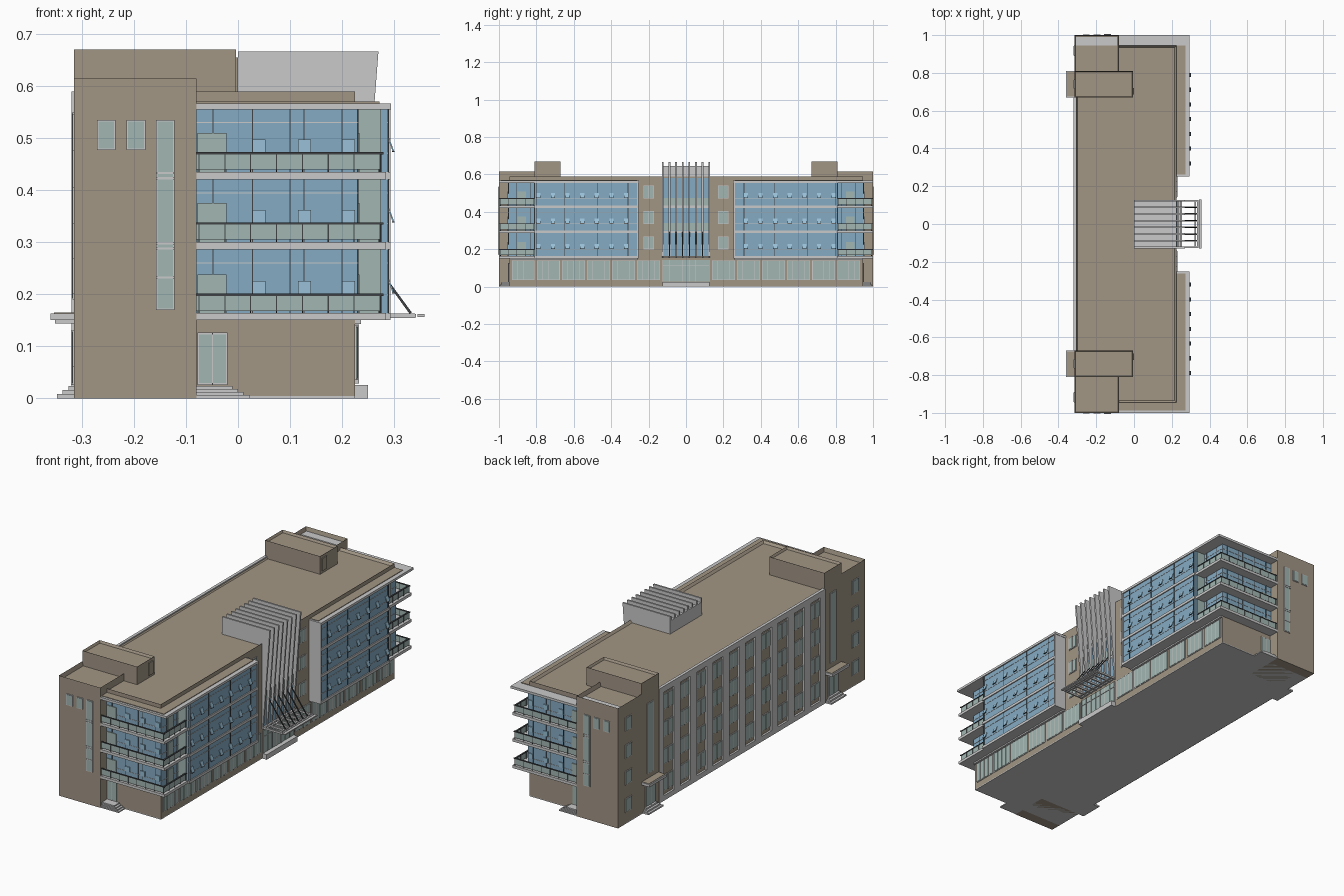
import bpy, bmesh
from mathutils import Vector

if "Cube" in bpy.data.objects:
    bpy.data.objects.remove(bpy.data.objects["Cube"])


def material(name, r, g, b):
    m = bpy.data.materials.new(name)
    m.diffuse_color = (r, g, b, 1)
    m.use_nodes = True
    m.node_tree.nodes["Principled BSDF"].inputs["Base Color"].default_value = m.diffuse_color
    return m


BROWN = material("brown render", .36, .305, .235)
GREY = material("light grey trim", .59, .59, .59)
BLUE = material("blue glass", .235, .41, .55)
PALE = material("pale blue glass", .32, .53, .68)
TEAL = material("grey green glass", .365, .475, .45)
DARK = material("dark metal", .05, .055, .06)


def finish(name, bm, mat):
    bmesh.ops.recalc_face_normals(bm, faces=bm.faces)
    me = bpy.data.meshes.new(name)
    bm.to_mesh(me)
    bm.free()
    me.materials.append(mat)
    ob = bpy.data.objects.new(name, me)
    bpy.context.collection.objects.link(ob)


def add_prism(bm, profile, y0, y1):
    """Extrude an x-z outline from y0 to y1."""
    f = bm.faces.new([bm.verts.new((x, y0, z)) for x, z in profile])
    r = bmesh.ops.extrude_face_region(bm, geom=[f])
    vs = [v for v in r["geom"] if isinstance(v, bmesh.types.BMVert)]
    bmesh.ops.translate(bm, verts=vs, vec=(0, y1 - y0, 0))


def prisms(name, mat, items, mirror=True):
    bm = bmesh.new()
    for profile, y0, y1 in items:
        add_prism(bm, profile, y0, y1)
        if mirror:
            add_prism(bm, profile, -y1, -y0)
    finish(name, bm, mat)


def boxes(name, mat, items, mirror=True):
    """Boxes as (x0, x1, y0, y1, z0, z1); mirrored copies across y = 0."""
    prisms(name, mat, [([(a, e), (b, e), (b, f), (a, f)], c, d)
                       for a, b, c, d, e, f in items], mirror)


def tray(name, mat, x0, x1, y0, y1, z0, z1, wall, drop):
    """Box whose roof is sunk behind a parapet."""
    bm = bmesh.new()
    add_prism(bm, [(x0, z0), (x1, z0), (x1, z1), (x0, z1)], y0, y1)
    bmesh.ops.recalc_face_normals(bm, faces=bm.faces)
    top = max(bm.faces, key=lambda f: f.calc_center_median().z)
    bmesh.ops.inset_region(bm, faces=[top], thickness=wall)
    bmesh.ops.translate(bm, verts=top.verts, vec=(0, 0, -drop))
    finish(name, bm, mat)


FLOORS = (.163, .30, .435)          # balcony floor levels
CEILS = (.286, .421, .556)          # underside of the slab above

# main block, stair towers and rooftop rooms
tray("main_block", BROWN, -.31, .225, -.945, .945, .004, .59, .014, .012)
boxes("base_plate", GREY, [(-.315, .225, -.945, .945, 0, .005)], False)
for s, side in ((-1, "front"), (1, "rear")):
    lo, hi = sorted((s * .80, s * 1.0))
    tray(side + "_stair_tower", BROWN, -.315, -.08, lo, hi, 0, .615, .008, .022)
    lo, hi = sorted((s * .67, s * .81))
    tray(side + "_roof_room", BROWN, -.315, -.004, lo, hi, .1, .67, .008, .012)
boxes("entrance_side_walls", BROWN, [(-.315, -.3, .67, .81, .004, .1)])
boxes("roof_room_door", BROWN, [(-.004, .0, .685, .72, .59, .655)])
boxes("tower_roof_strip", GREY, [(-.306, -.089, .945, .99, .59, .597)], False)

# projecting glazed bays on the long side, glass on the ends
bay, wall, bands, lines, mull, panes = [], [], [], [], [], []
for z0, z1 in zip(FLOORS, CEILS):
    bay.append((.22, .288, .262, .81, z0, z1))
    wall += [(-.08, .225, .94, .95, z0, z1), (.22, .23, .81, .95, z0, z1)]
    for z in (z1 - .027, z0 + .035):
        lines += [(-.08, .225, .94, .9515, z, z + .002),
                  (.22, .2315, .81, .9515, z, z + .002),
                  (.22, .2895, .262, .81, z, z + .002)]
    for x in (-.048, .028, .1, .127, .2):
        mull.append((x - .001, x + .001, .94, .952, z0, z1))
    for y in (.31, .475, .65, .80):
        mull.append((.28, .2905, y - .0015, y + .0015, z0, z1))
    for y in (.83, .905):
        mull.append((.22, .232, y - .001, y + .001, z0, z1))
    for x in (.028, .115, .20):
        panes.append((x, x + .025, .94, .955, z0 + .037, z0 + .062))
boxes("bay_glass", BLUE, bay)
boxes("end_glass", BLUE, wall)
boxes("glazing_bars", GREY, lines)
boxes("mullions", DARK, mull)
boxes("end_vent_panes", PALE, panes)

# tilted vent windows on the long side
vents, edges = [], []
for z0 in FLOORS:
    for i in range(7):
        y, t, b = .31 + .078 * i, z0 + .065, z0 + .04
        vents.append(([(.288, t), (.291, t), (.300, b), (.297, b)], y, y + .022))
        edges.append(([(.296, b), (.301, b), (.301, b - .002), (.296, b - .002)], y, y + .022))
prisms("tilted_vents", PALE, vents)
prisms("vent_sills", DARK, edges)

# slabs, bay end walls and roof canopy
for z in (.150, .286, .421):
    bands += [(-.08, .284, .94, 1, z, z + .014), (.22, .284, .81, 1, z, z + .014),
              (.22, .293, .26, .81, z, z + .014)]
bands += [(-.08, .294, .94, 1, .555, .567), (.22, .294, .252, 1, .555, .567),
          (.22, .293, .254, .262, .150, .56), (.22, .236, .26, .945, .143, .150)]
boxes("floor_slabs_and_canopy", GREY, bands)
boxes("canopy_roofing", BROWN, [(.225, .272, .262, .945, .566, .570)])
boxes("front_canopy_roofing", BROWN, [(-.08, .272, -.988, -.945, .566, .570)], False)

# balcony doors and bay end panes
doors = []
for z0, z1 in zip(FLOORS, CEILS):
    doors += [(-.078, -.022, .94, .954, z0, z0 + .075),
              (.22, .234, .855, .9, z0, z0 + .075),
              (.228, .275, .80, .813, z0, z1)]
boxes("balcony_doors", TEAL, doors)

# balcony railings
glass, rail = [], []
for z0 in FLOORS:
    glass += [(-.08, .274, .991, .994, z0 + .005, z0 + .034),
              (.271, .274, .815, .994, z0 + .005, z0 + .034)]
    rail += [(-.08, .28, .989, .996, z0 + .034, z0 + .038),
             (.269, .277, .81, .996, z0 + .034, z0 + .038)]
    for i in range(8):
        x = -.075 + .0497 * i
        rail.append((x - .001, x + .001, .990, .9955, z0, z0 + .036))
    for y in (.815, .86, .905, .95):
        rail.append((.270, .2755, y - .001, y + .001, z0, z0 + .036))
boxes("railing_glass", TEAL, glass)
boxes("railing_bars", DARK, rail)

# flat windows: a frame plate with a glass plate over it
frames, lights = [], []


def window(axis, at, out, a0, a1, z0, z1, bars=0):
    def plate(p0, p1, q0, q1, t):
        lo, hi = sorted((at - out * .004, at + out * t))
        return (lo, hi, p0, p1, q0, q1) if axis == "x" else (p0, p1, lo, hi, q0, q1)
    frames.append(plate(a0, a1, z0, z1, .003))
    lights.append(plate(a0 + .003, a1 - .003, z0 + .003, z1 - .003, .0045))
    for i in range(bars):
        c = a0 + (a1 - a0) * (i + 1) / (bars + 1)
        frames.append(plate(c - .001, c + .001, z0, z1, .006))


for i in range(6):                                   # ground floor shopfront
    y = .139 + .134 * i
    window("x", .225, 1, y, y + .122, .035, .14, 3)
for z in (.2, .336, .472):                           # beside the centre
    window("x", .225, 1, .17, .227, z, z + .068, 1)
for x in (-.271, -.214):                             # tower end face
    window("y", 1, 1, x, x + .036, .477, .535)
window("y", 1, 1, -.158, -.122, .17, .535)
window("y", .945, 1, -.078, -.02, .026, .126, 1)     # end door
for z in (.06, .2, .335, .475):                      # tower back face
    window("x", -.315, -1, .89, .945, z, z + .07)
window("x", -.315, -1, .715, .765, .19, .55)         # stair window
window("x", -.315, -1, .70, .78, .026, .13, 1)       # back door
for i in range(5):                                   # back window columns
    y = .025 + .132 * i
    for z in (.05, .185, .325, .465):
        window("x", -.31, -1, y, y + .08, z, z + .08, 1)
boxes("window_frames", GREY, frames)
boxes("window_glass", TEAL, lights)
boxes("tower_window_bars", GREY,
      [(-.158, -.122, .99, 1.006, z, z + .004) for z in (.23, .286, .296, .421, .431)])

# back pilasters and bands
pil = [(-.32, -.305, 0, .025, .004, .59)]
pil += [(-.32, -.305, .105 + .132 * i, .157 + .132 * i, .004, .59) for i in range(4)]
pil += [(-.32, -.305, .633, .67, .004, .59), (-.32, -.305, 0, .67, .56, .59),
        (-.32, -.305, 0, .67, .004, .03)]
boxes("back_pilasters", GREY, pil)

# back door canopies and steps
boxes("back_canopies", GREY, [(-.36, -.31, .67, .81, .15, .163), (-.352, -.31, .68, .80, .144, .15)])
boxes("back_canopy_roofing", BROWN, [(-.354, -.315, .674, .806, .162, .165)])
boxes("back_steps", GREY, [(-.348 + .011 * i, -.31, .68 + .008 * i, .80 - .008 * i,
                            .008 * i, .008 * (i + 1)) for i in range(3)])
boxes("end_steps", GREY, [(-.08, .022 - .011 * i, .94, .998 - .004 * i, .006 * i, .006 * (i + 1))
                          for i in range(4)])

# centre: glazing, fins, rooftop box
FINS = [-.124 + .0354 * i for i in range(8)]
boxes("centre_glass", BLUE, [(.22, .228, -.122, .122, .163, .58)], False)
boxes("centre_bands", GREY, [(.22, .230, -.122, .122, z, z + .012) for z in (.286, .421)], False)
boxes("centre_lower_panes", TEAL, [(.22, .2295, -.122, .122, z, z + .04) for z in (.30, .435)], False)
boxes("fin_box", GREY, [(0, .225, -.124, .124, .57, .645)], False)
prisms("fins", GREY, [([(0, .57), (0, .667), (.27, .667), (.231, .16), (.222, .16), (.222, .57)],
                       y - .0045, y + .0045) for y in FINS], False)

# entrance: doors, step, slatted canopy with tie rods
boxes("entrance_glass", TEAL, [(.22, .230, -.122, .122, .028, .142)], False)
boxes("entrance_bars", GREY, [(.22, .2325, y - .001, y + .001, .028, .142) for y in FINS]
      + [(.22, .2325, -.122, .122, .11, .112)], False)
boxes("entrance_step", GREY, [(.22, .25, -.125, .125, 0, .026)], False)
slats = [(.225, .34, y - .004, y + .004, .154, .163) for y in FINS]
slats += [(x, x + .008, -.128, .128, .155, .162) for x in (.228, .245, .32, .334)]
slats.append((.345, .358, -.13, .13, .156, .162))
boxes("entrance_canopy", GREY, slats, False)
prisms("tie_rods", DARK, [([(.232, .298), (.232, .304), (.334, .165), (.330, .162)],
                           y - .0025, y + .0025) for y in FINS[1:-1]], False)
